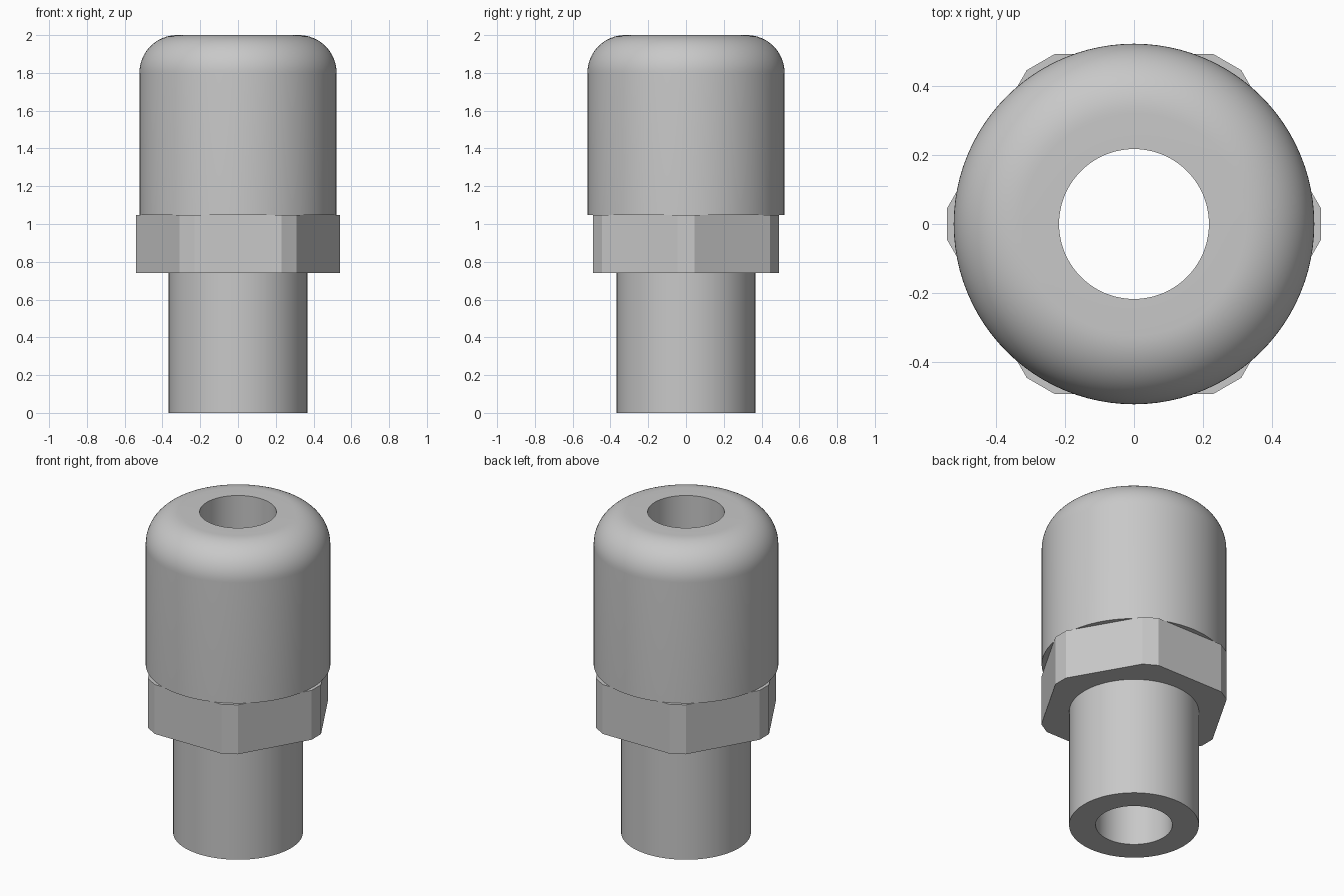
import bpy
import bmesh
from math import sin, cos, pi, hypot, atan2, radians

cube = bpy.data.objects.get("Cube")
if cube:
    bpy.data.objects.remove(cube, do_unlink=True)

SEGMENTS = 96
BORE = 0.217

metal = bpy.data.materials.new("grey metal")
metal.use_nodes = True
grey = (0.58, 0.58, 0.58, 1)
metal.diffuse_color = grey
metal.node_tree.nodes["Principled BSDF"].inputs["Base Color"].default_value = grey


def finish(name, bm):
    """Turn a bmesh into a shaded object."""
    bmesh.ops.recalc_face_normals(bm, faces=bm.faces)
    mesh = bpy.data.meshes.new(name)
    bm.to_mesh(mesh)
    bm.free()
    mesh.materials.append(metal)
    obj = bpy.data.objects.new(name, mesh)
    bpy.context.collection.objects.link(obj)
    bpy.ops.object.select_all(action="DESELECT")
    obj.select_set(True)
    bpy.context.view_layer.objects.active = obj
    bpy.ops.object.shade_smooth_by_angle(angle=radians(20))
    return obj


def bridge_loops(bm, loops):
    """Join neighbouring loops, and the last one back to the first."""
    for a, b in zip(loops, loops[1:] + loops[:1]):
        n = len(a)
        for i in range(n):
            j = (i + 1) % n
            bm.faces.new((a[i], a[j], b[j], b[i]))


def lathe(name, profile):
    """Spin a closed (radius, z) profile around the z axis."""
    bm = bmesh.new()
    angles = [2 * pi * i / SEGMENTS for i in range(SEGMENTS)]
    bridge_loops(bm, [[bm.verts.new((r * cos(a), r * sin(a), z)) for a in angles]
                      for r, z in profile])
    return finish(name, bm)


def hex_collar(name, apothem, blunt, half, z0, z1):
    """Hexagonal collar with blunted corners and a round bore."""
    outline = []
    for k in range(6):
        for side in (-half, half):
            a = k * pi / 3 + atan2(side, blunt)
            r = hypot(blunt, side)
            outline.append((r * cos(a), r * sin(a)))
    hole = [(BORE * cos(2 * pi * i / SEGMENTS), BORE * sin(2 * pi * i / SEGMENTS))
            for i in range(SEGMENTS)]
    bm = bmesh.new()
    edges = []
    for ring in (outline, hole):
        verts = [bm.verts.new((x, y, z0)) for x, y in ring]
        edges += [bm.edges.new((v, verts[(i + 1) % len(verts)]))
                  for i, v in enumerate(verts)]
    bmesh.ops.triangle_fill(bm, edges=edges, use_beauty=True)
    result = bmesh.ops.extrude_face_region(bm, geom=bm.faces[:], use_keep_orig=True)
    top = [g for g in result["geom"] if isinstance(g, bmesh.types.BMVert)]
    bmesh.ops.translate(bm, verts=top, vec=(0, 0, z1 - z0))
    return finish(name, bm)


# Hollow lower stem
lathe("stem", [(BORE, 0), (0.367, 0), (0.367, 0.74), (BORE, 0.74)])

# Wrench collar
hex_collar("hex_collar", 0.49, 0.541, 0.046, 0.74, 1.048)

# Domed cap with a rounded shoulder
radius, fillet, steps = 0.522, 0.2, 16
shoulder = [(radius - fillet + fillet * cos(t * pi / 2 / steps),
             2 - fillet + fillet * sin(t * pi / 2 / steps)) for t in range(steps + 1)]
lathe("cap", [(BORE, 1.048), (radius, 1.048)] + shoulder + [(BORE, 2)])
